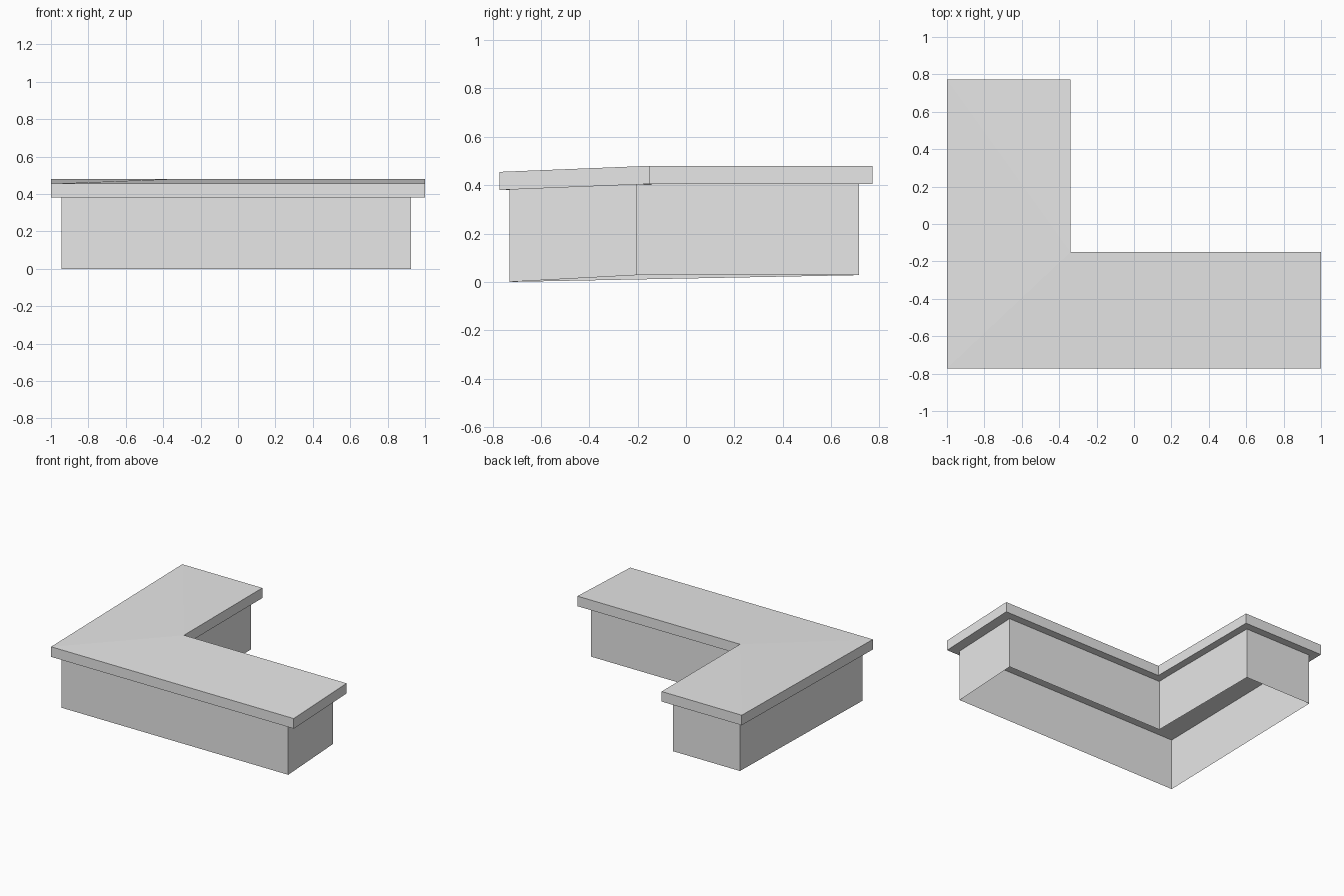
import bpy
import bmesh

cube = bpy.data.objects.get("Cube")
if cube:
    bpy.data.objects.remove(cube, do_unlink=True)

GREY = (0.8, 0.8, 0.8, 1.0)
grey = bpy.data.materials.new("plain_grey")
grey.use_nodes = True
grey.diffuse_color = GREY
grey.node_tree.nodes["Principled BSDF"].inputs["Base Color"].default_value = GREY


def l_plan(x_min, x_max, y_min, y_max, x_inner, y_inner):
    """Corner points of an L, starting at the outer corner."""
    return [(x_min, y_min), (x_max, y_min), (x_max, y_inner),
            (x_inner, y_inner), (x_inner, y_max), (x_min, y_max)]


def l_block(name, plan, bottom, top, capped):
    """Walls around an L plan; bottom and top are (front edge, rest) heights."""
    bm = bmesh.new()
    rings = []
    for front_z, rest_z in (bottom, top):
        rings.append([bm.verts.new((x, y, front_z if i < 2 else rest_z))
                      for i, (x, y) in enumerate(plan)])
    low, high = rings
    for i in range(len(plan)):
        j = (i + 1) % len(plan)
        bm.faces.new((low[i], low[j], high[j], high[i]))
    if capped:
        # Mitred wings: a sloped front wing and a gently folded side wing
        for ring in rings:
            a, b, c, d, e, f = ring
            for corners in ((a, b, c, d), (a, d, f), (d, e, f)):
                bm.faces.new(corners if ring is high else corners[::-1])
    mesh = bpy.data.meshes.new(name)
    bm.to_mesh(mesh)
    bm.free()
    mesh.materials.append(grey)
    obj = bpy.data.objects.new(name, mesh)
    bpy.context.collection.objects.link(obj)
    return obj


# Hollow base, open underneath
l_block("counter_base", l_plan(-0.945, 0.925, -0.73, 0.715, -0.395, -0.205),
        (0.0, 0.028), (0.382, 0.405), capped=False)

# Overhanging worktop slab
l_block("counter_top", l_plan(-1.0, 1.0, -0.772, 0.772, -0.34, -0.15),
        (0.38, 0.405), (0.455, 0.48), capped=True)
